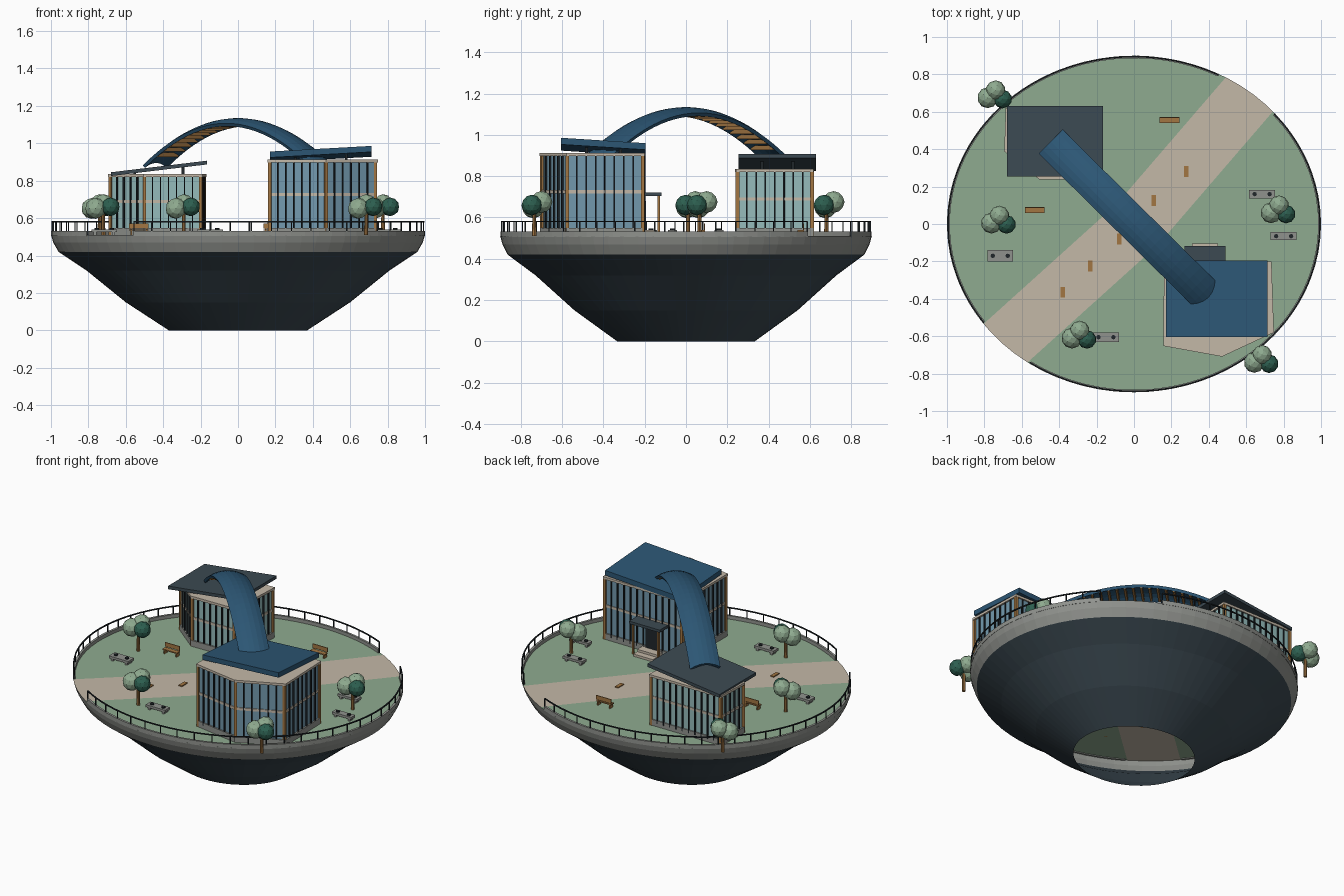
import bpy, bmesh, math
from mathutils import Vector, Matrix

if "Cube" in bpy.data.objects:
    bpy.data.objects.remove(bpy.data.objects["Cube"])


def material(name, r, g, b):
    m = bpy.data.materials.new(name)
    m.use_nodes = True
    m.diffuse_color = (r, g, b, 1)
    m.node_tree.nodes["Principled BSDF"].inputs["Base Color"].default_value = (r, g, b, 1)
    return m


GRASS = material("sage green", .275, .407, .279)
SAND = material("warm sand", .55, .48, .39)
BLUE = material("deep blue", .025, .093, .175)
SLATE = material("slate", .045, .068, .085)
STONE = material("concrete grey", .28, .29, .27)
WOOD = material("timber", .36, .18, .055)
LEAF = material("dark leaf", .026, .115, .08)
GLASS_B = material("blue glass", .17, .32, .42)
GLASS_T = material("teal glass", .3, .5, .5)
METAL = material("dark metal", .014, .019, .023)

DEPTH = .9      # ellipse ratio of the island
GROUND = .51


def finish(bm, name, *mats):
    bmesh.ops.recalc_face_normals(bm, faces=bm.faces)
    me = bpy.data.meshes.new(name)
    bm.to_mesh(me)
    bm.free()
    for m in mats:
        me.materials.append(m)
    ob = bpy.data.objects.new(name, me)
    bpy.context.collection.objects.link(ob)
    return ob


def box(bm, x, y, z0, z1, sx, sy, turn=0):
    mat = (Matrix.Translation((x, y, (z0 + z1) / 2)) @ Matrix.Rotation(turn, 4, 'Z')
           @ Matrix.Diagonal((sx, sy, z1 - z0, 1)))
    bmesh.ops.create_cube(bm, size=1, matrix=mat)


def prism(bm, poly, z0, z1, grow=0):
    c = sum((Vector(p) for p in poly), Vector((0, 0))) / len(poly)
    pts = [Vector(p) + (Vector(p) - c).normalized() * grow for p in poly]
    lo, hi = ([bm.verts.new((p.x, p.y, z)) for p in pts] for z in (z0, z1))
    bm.faces.new(lo)
    bm.faces.new(hi)
    for i in range(len(pts)):
        j = (i + 1) % len(pts)
        bm.faces.new((lo[i], lo[j], hi[j], hi[i]))


def rim_point(deg, r=1):
    a = math.radians(deg)
    return r * math.cos(a), r * DEPTH * math.sin(a)


def sweep(name, profile, mat, a0=0, a1=360, n=72, loop=False):
    """Sweep a radius/height profile round the ellipse."""
    bm = bmesh.new()
    rows = [[bm.verts.new((*rim_point(a0 + (a1 - a0) * i / n, r), z)) for r, z in profile]
            for i in range(n + 1)]
    k = len(profile)
    for p, q in zip(rows, rows[1:]):
        for j in range(k if loop else k - 1):
            bm.faces.new((p[j], q[j], q[(j + 1) % k], p[(j + 1) % k]))
    if loop:
        bm.faces.new(rows[0])
        bm.faces.new(rows[-1])
    bmesh.ops.remove_doubles(bm, verts=bm.verts, dist=1e-5)
    return finish(bm, name, mat)


# Island: open bowl, concrete rim, kerbs that stop at the path
sweep("bowl", [(.37, 0), (.6, .15), (.81, .32), (.96, .42)], SLATE)
sweep("rim", [(.96, .42), (.988, .47), (1, GROUND)], STONE)
for side, a0, a1 in (("back", 63, 216), ("front", 236, 401)):
    sweep(side + "_kerb", [(.985, .505), (1, .505), (1, .532), (.985, .532)], STONE, a0, a1, 36, True)
    sweep(side + "_handrail", [(.99, .577), (.997, .577), (.997, .584), (.99, .584)], METAL, a0, a1, 48, True)
    bm = bmesh.new()
    for i in range(27):
        box(bm, *rim_point(a0 + (a1 - a0) * i / 26, .994), GROUND, .58, .006, .006)
    finish(bm, side + "_rail_posts", METAL)

# Ground disc, cut along the bent path so the path is its own faces
bm = bmesh.new()
bmesh.ops.create_circle(bm, cap_ends=True, segments=72, radius=1,
                        matrix=Matrix.Translation((0, 0, GROUND)) @ Matrix.Diagonal((1, DEPTH, 1, 1)))
KINK, HALF = Vector((.02, 0, GROUND)), .155
legs = [Vector((.71, .64, 0)).normalized(), Vector((.59, .685, 0)).normalized()]
sides = [Vector((-d.y, d.x, 0)) for d in legs]
along = legs[0] + legs[1]
cuts = [(KINK, along)] + [(KINK + n * s * HALF, n) for n in sides for s in (-1, 1)]
for co, no in cuts:
    bmesh.ops.bisect_plane(bm, geom=bm.verts[:] + bm.edges[:] + bm.faces[:], plane_co=co, plane_no=no)
for f in bm.faces:
    d = f.calc_center_median() - KINK
    f.material_index = int(abs(d.dot(sides[d.dot(along) > 0])) < HALF)
finish(bm, "ground", GRASS, SAND)

bm = bmesh.new()
for x, y in ((.28, .28), (.105, .125), (-.08, -.08), (-.235, -.225), (-.38, -.365)):
    box(bm, x, y, GROUND, .516, .024, .058)
finish(bm, "path_inlays", WOOD)


def building(name, poly, top, band, glass):
    bm = bmesh.new()
    prism(bm, poly, GROUND, top)
    finish(bm, name + "_glass_walls", glass)
    bm = bmesh.new()
    prism(bm, poly, GROUND, .548, .012)
    finish(bm, name + "_plinth", STONE)
    bm = bmesh.new()
    prism(bm, poly, top, top + .015, .014)
    prism(bm, poly, band - .008, band + .008, .006)
    finish(bm, name + "_cornice_and_band", SAND)
    bars, posts = bmesh.new(), bmesh.new()
    for p, q in zip(poly, poly[1:] + poly[:1]):
        p, q = Vector(p), Vector(q)
        e = q - p
        turn = math.atan2(e.y, e.x)
        n = max(2, round(e.length / .045))
        for i in range(1, n):
            c = p + e * i / n
            box(bars, c.x, c.y, .53, top, .007, .018, turn)
        box(posts, p.x, p.y, GROUND, top, .018, .018, turn)
    finish(bars, name + "_mullions", METAL)
    finish(posts, name + "_corner_posts", WOOD)


def roof(name, xs, ys, height, thick, base, mat):
    """Tilted slab whose top follows height(u, v), on four short props."""
    bm = bmesh.new()
    grid = {}
    for u in (0, 1):
        for v in (0, 1):
            x, y = xs[u], ys[v]
            for k in (0, 1):
                grid[u, v, k] = bm.verts.new((x, y, height(u, v) - thick * k))
    ring = [(0, 0), (1, 0), (1, 1), (0, 1)]
    for k in (0, 1):
        bm.faces.new([grid[u, v, k] for u, v in ring])
    for a, b in zip(ring, ring[1:] + ring[:1]):
        bm.faces.new((grid[*a, 0], grid[*b, 0], grid[*b, 1], grid[*a, 1]))
    finish(bm, name, mat)
    bm = bmesh.new()
    for u in (.25, .75):
        for v in (.3, .7):
            box(bm, xs[0] + u * (xs[1] - xs[0]), ys[0] + v * (ys[1] - ys[0]),
                base, max(height(u, v) - thick / 2, base + .005), .014, .014)
    finish(bm, name + "_props", METAL)


building("large_hall", [(.17, -.205), (.17, -.645), (.47, -.695), (.735, -.575), (.725, -.21)],
         .898, .725, GLASS_B)
roof("large_hall_roof", (.17, .715), (-.605, -.195),
     lambda u, v: .956 + .03 * u - .026 * v, .032, .9, BLUE)
building("small_hall", [(-.68, .39), (-.5, .25), (-.2, .25), (-.18, .61), (-.675, .61)],
         .82, .69, GLASS_T)
roof("small_hall_roof", (-.68, -.165), (.255, .63),
     lambda u, v: .845 + .062 * u, .02, .82, SLATE)

# Entrance at the back of the large hall
bm = bmesh.new()
box(bm, .38, -.16, .705, .722, .22, .085)
finish(bm, "entrance_canopy", SLATE)
bm = bmesh.new()
for x in (.29, .47):
    box(bm, x, -.133, GROUND, .705, .012, .012)
finish(bm, "canopy_posts", WOOD)
bm = bmesh.new()
box(bm, .38, -.155, GROUND, .525, .14, .1)
box(bm, .38, -.175, GROUND, .54, .14, .06)
finish(bm, "entrance_steps", SAND)
bm = bmesh.new()
box(bm, .38, -.2, .54, .68, .09, .012)
finish(bm, "entrance_door", METAL)

# Arched link: domed strip with timber slats beneath
SPAN, ACROSS = Vector((.445, -.44)), Vector((.064, .064))


def crown(t):
    return 1.135 - .225 * t * t


bm = bmesh.new()
rows = []
for i in range(25):
    t = i / 12 - 1
    rows.append([])
    for j in range(7):
        s = j / 3 - 1
        p = SPAN * t + ACROSS * s
        rows[-1].append(bm.verts.new((p.x, p.y, crown(t) - .028 * s * s)))
for a, b in zip(rows, rows[1:]):
    for j in range(6):
        bm.faces.new((a[j], a[j + 1], b[j + 1], b[j]))
arch = finish(bm, "arched_link", BLUE)
if arch.data.polygons[0].normal.z < 0:
    arch.data.flip_normals()
thick = arch.modifiers.new("thickness", 'SOLIDIFY')
thick.thickness = .018
thick.offset = -1
bm = bmesh.new()
for i in range(-11, 12):
    t = i / 13
    p = SPAN * t
    box(bm, p.x, p.y, crown(t) - .046, crown(t) - .024, .014, .15, -math.pi / 4)
finish(bm, "arch_slats", WOOD)

# Trees: trunk and three faceted crowns
for i, (x, y) in enumerate(((-.74, .68), (-.72, .01), (-.29, -.605), (.775, .065), (.685, -.735))):
    tag = "tree_%d" % (i + 1)
    bm = bmesh.new()
    bmesh.ops.create_cone(bm, cap_ends=True, segments=8, radius1=.011, radius2=.008, depth=.15,
                          matrix=Matrix.Translation((x, y, GROUND + .075)))
    finish(bm, tag + "_trunk", WOOD)
    bm = bmesh.new()
    for dx, dy, z, r in ((0, .035, .675, .053), (-.042, -.005, .652, .056), (.038, -.012, .66, .05)):
        made = bmesh.ops.create_icosphere(bm, subdivisions=2, radius=r,
                                          matrix=Matrix.Translation((x + dx, y + dy, z)))
        for f in {f for v in made["verts"] for f in v.link_faces}:
            f.material_index = int(dx > .01)
    finish(bm, tag + "_crown", GRASS, LEAF)

# Timber benches with backs
for name, x, y, back in (("west_bench", -.53, .075, .014), ("north_bench", .19, .555, .014)):
    bm = bmesh.new()
    box(bm, x, y, .533, .54, .105, .03)
    box(bm, x, y + back, .545, .572, .105, .005)
    for s in (-1, 1):
        box(bm, x + s * .042, y, GROUND, .534, .008, .026)
        box(bm, x + s * .042, y + back, GROUND, .56, .008, .006)
    finish(bm, name, WOOD)

# Low stone seats with dark studs
seats, studs = bmesh.new(), bmesh.new()
for x, y, w in ((-.715, -.17, .06), (.685, .16, .045), (.8, -.065, .042), (-.15, -.605, .05)):
    box(seats, x, y, .525, .54, .138, w)
    for s in (-1, 1):
        box(seats, x + s * .05, y, GROUND, .526, .015, w * .8)
    for s in (-1, 1):
        bmesh.ops.create_cone(studs, cap_ends=True, segments=8, radius1=.012, radius2=.012, depth=.008,
                              matrix=Matrix.Translation((x + s * .04, y, .543)))
finish(seats, "stone_seats", STONE)
finish(studs, "seat_studs", METAL)
